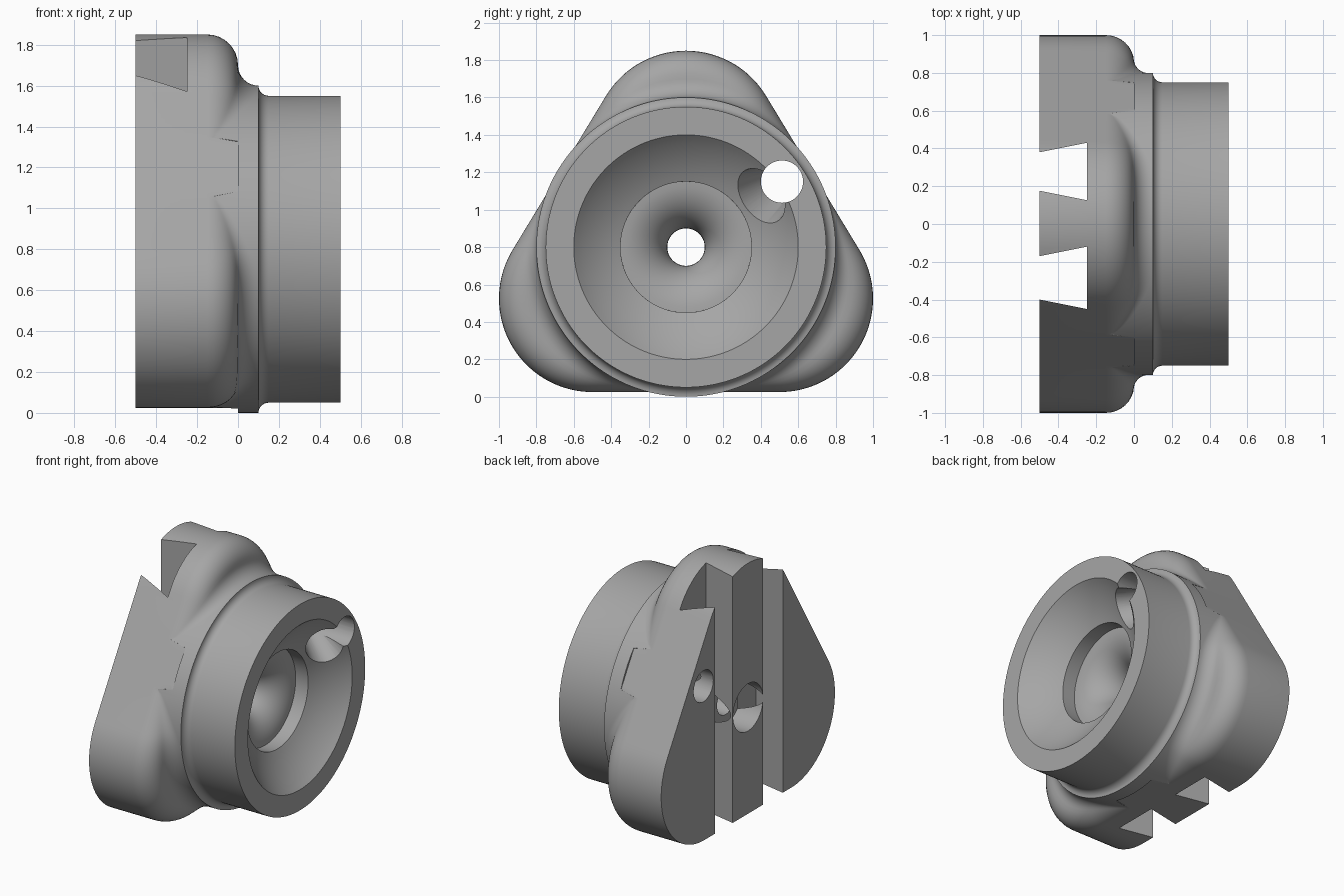
import bpy, bmesh, math
from mathutils import Vector

if "Cube" in bpy.data.objects:
    bpy.data.objects.remove(bpy.data.objects["Cube"])

AXIS_Z = 0.8
STEPS = 192
LOBES = [Vector((-0.5, -0.275)), Vector((0.5, -0.275)), Vector((0, 0.55))]

grey = bpy.data.materials.new("machined grey")
grey.diffuse_color = (0.38, 0.38, 0.38, 1)
grey.use_nodes = True
grey.node_tree.nodes["Principled BSDF"].inputs["Base Color"].default_value = grey.diffuse_color


def arc(cx, cr, rad, a0, a1, n):
    """Points (x, radius) along an arc, angles in degrees."""
    angles = [math.radians(a0 + (a1 - a0) * i / n) for i in range(n + 1)]
    return [(cx + rad * math.cos(a), cr + rad * math.sin(a)) for a in angles]


def lobe_distance(p):
    best = 9
    for i in range(3):
        a, b = LOBES[i], LOBES[(i + 1) % 3]
        t = max(0, min(1, (p - a).dot(b - a) / (b - a).length_squared))
        best = min(best, (p - a - (b - a) * t).length)
    return best


def lobe_radius(angle):
    """Radius of the rounded triangle outline in one direction."""
    d = Vector((math.cos(angle), math.sin(angle)))
    lo, hi = 0.6, 1.3
    for _ in range(30):
        mid = (lo + hi) / 2
        if lobe_distance(d * mid) < 0.5:
            lo = mid
        else:
            hi = mid
    return lo


def flange_profile(R, n=8):
    """Rounded flange shoulder running into the collar."""
    rc = R - 0.15
    drop = 0.9 - rc
    if drop < 0.2499:
        reach = math.sqrt(0.0625 - drop * drop)
        a = math.degrees(math.atan2(drop, reach))
        pts = arc(-0.15, rc, 0.15, 90, a, n)
        pts += arc(-0.15 + reach, 0.9, 0.1, 180 + a, 270, n)[1:]
    else:
        # collar stands proud of the flat sides
        pts = [(-0.15 + 0.15 * i / n, R) for i in range(n + 1)]
        pts += [(0, R + (0.8 - R) * i / n) for i in range(1, n + 1)]
    return [(-0.5, R)] + pts


def finish(bm, name):
    bmesh.ops.recalc_face_normals(bm, faces=bm.faces)
    me = bpy.data.meshes.new(name)
    bm.to_mesh(me)
    bm.free()
    ob = bpy.data.objects.new(name, me)
    bpy.context.collection.objects.link(ob)
    me.materials.append(grey)
    return ob


# Shared turned profile: collar, neck, bowl, stepped funnel, bore, counterbore
bowl_a0 = 180 - math.degrees(math.atan2(0.6, 0.57))
bowl_a1 = 180 - math.degrees(math.atan2(0.35, 0.75))
turned = [(0.1, 0.8)] + arc(0.15, 0.8, 0.05, 180, 270, 6)[1:]
turned += [(0.5, 0.75), (0.5, 0.6)]
turned += arc(1.07, 0, 0.828, bowl_a0, bowl_a1, 10)[1:]
turned += [(0.22, 0.35)] + arc(-0.03, 0.35, 0.25, 0, -90, 12)[1:]
turned += [(-0.32, 0.1), (-0.32, 0.172), (-0.5, 0.172)]

# Main body
bm = bmesh.new()
rings = []
for s in range(STEPS):
    a = 2 * math.pi * s / STEPS
    pts = flange_profile(lobe_radius(a)) + turned
    rings.append([bm.verts.new((x, r * math.cos(a), AXIS_Z + r * math.sin(a)))
                  for x, r in pts])
count = len(rings[0])
for s in range(STEPS):
    p, q = rings[s], rings[(s + 1) % STEPS]
    for i in range(count):
        j = (i + 1) % count
        bm.faces.new((p[i], p[j], q[j], q[i]))
bmesh.ops.remove_doubles(bm, verts=bm.verts, dist=1e-5)
body = finish(bm, "adapter_body")


def cut(cutter):
    cutter.hide_render = True
    cutter.hide_viewport = False
    mod = body.modifiers.new(cutter.name, 'BOOLEAN')
    mod.operation = 'DIFFERENCE'
    mod.solver = 'EXACT'
    mod.object = cutter
    bpy.context.view_layer.objects.active = body
    bpy.ops.object.modifier_apply(modifier=mod.name)
    bpy.data.objects.remove(cutter)


def loft(name, loops):
    """Closed solid through two matching loops."""
    bm = bmesh.new()
    a, b = [[bm.verts.new(p) for p in lp] for lp in loops]
    n = len(a)
    for i in range(n):
        bm.faces.new((a[i], a[(i + 1) % n], b[(i + 1) % n], b[i]))
    bm.faces.new(a)
    bm.faces.new(b)
    return finish(bm, name)


def circle(x, y, z, r, n=48):
    return [(x, y + r * math.cos(2 * math.pi * i / n),
             z + r * math.sin(2 * math.pi * i / n)) for i in range(n)]


# Twin dovetail slots across the back face
for name, inner, outer in (("left_slot", 0.176, 0.38), ("right_slot", -0.17, -0.40)):
    sg = math.copysign(1, inner)
    section = [(-0.55, inner + 0.01 * sg), (-0.25, inner - 0.05 * sg),
               (-0.25, outer + 0.05 * sg), (-0.55, outer - 0.01 * sg)]
    cut(loft(name, [[(x, y, z) for x, y in section] for z in (-0.2, 2.1)]))

# Offset through hole with a flared scoop into the bowl
HY, HZ = 0.513, 0.35
inward = Vector((HY, HZ)).normalized() * -0.25
cut(loft("offset_hole", [circle(-0.7, HY, AXIS_Z + HZ, 0.113),
                         circle(0.7, HY, AXIS_Z + HZ, 0.113)]))
cut(loft("hole_scoop", [circle(0.2, HY, AXIS_Z + HZ, 0.1),
                        circle(0.55, HY + inward.x, AXIS_Z + HZ + inward.y, 0.2)]))

# Smooth curved faces, keep machined edges crisp
bpy.ops.object.select_all(action='DESELECT')
body.select_set(True)
bpy.context.view_layer.objects.active = body
bpy.ops.object.shade_smooth_by_angle(angle=math.radians(30))
